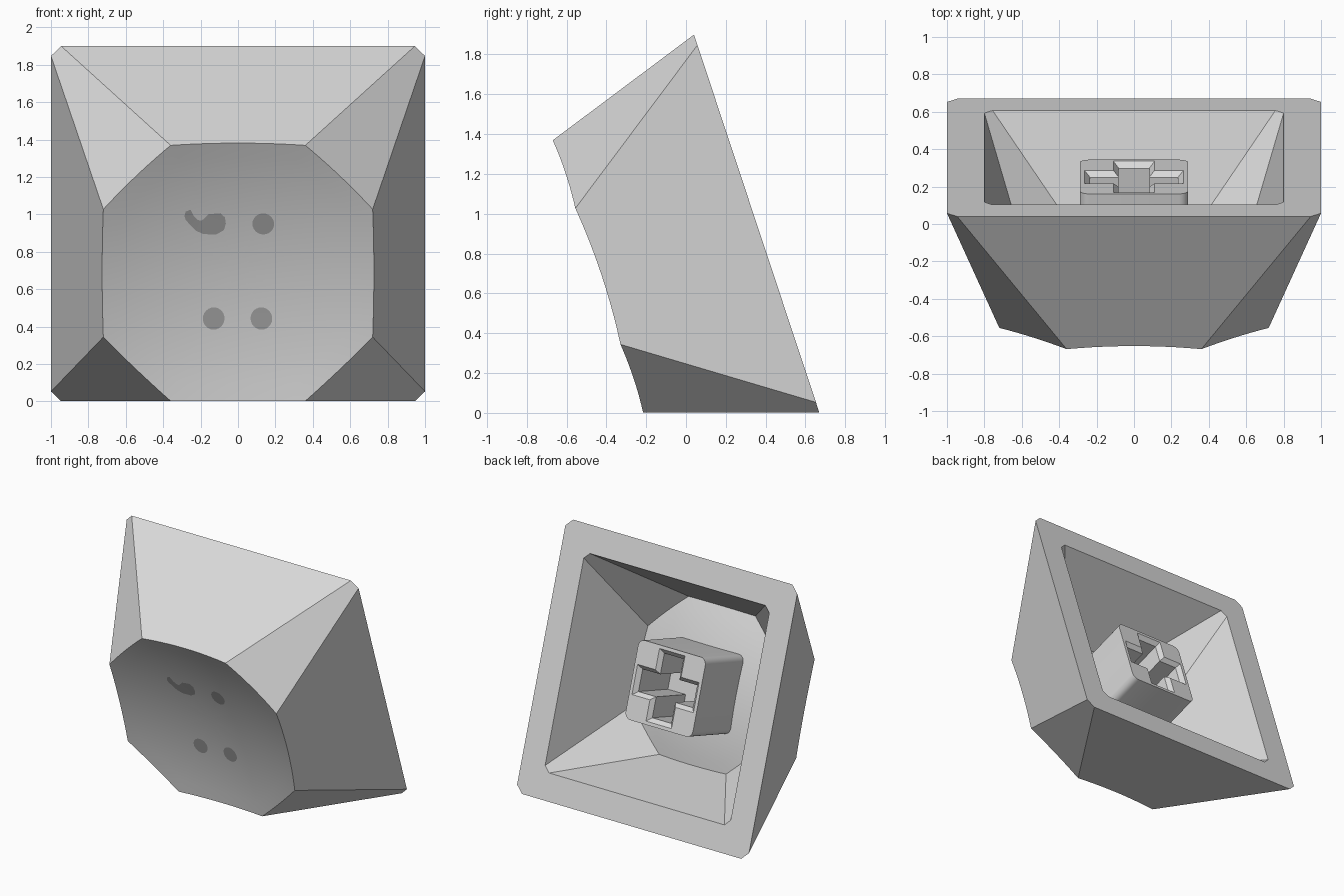
import bpy, bmesh, math
from mathutils import Matrix, Vector

if "Cube" in bpy.data.objects:
    bpy.data.objects.remove(bpy.data.objects["Cube"])

# Local frame: u = width, v = up along the open base, n = out through the dished face
A = math.radians(18.35)
S, C = math.sin(A), math.cos(A)
FRAME = Matrix(((1, 0, 0, 0), (0, -S, -C, 0.355), (0, C, -S, 0.95), (0, 0, 0, 1)))

R, TOP, RIM = 3.2, 0.84, math.hypot(0.72, 0.36)   # dish radius, corner height, corner distance
ARC, RINGS = 10, 8


def material(name, grey):
    m = bpy.data.materials.new(name)
    m.diffuse_color = (grey, grey, grey, 1)
    m.use_nodes = True
    m.node_tree.nodes["Principled BSDF"].inputs["Base Color"].default_value = m.diffuse_color
    return m


BODY = material("light grey", 0.7)
MARK = material("dark grey", 0.38)


def finish(bm, name, mat, solid=True):
    if solid:
        bmesh.ops.recalc_face_normals(bm, faces=bm.faces)
    me = bpy.data.meshes.new(name)
    bm.to_mesh(me)
    bm.free()
    me.transform(FRAME)
    me.materials.append(mat)
    ob = bpy.data.objects.new(name, me)
    bpy.context.collection.objects.link(ob)
    bpy.ops.object.select_all(action='DESELECT')
    ob.select_set(True)
    bpy.context.view_layer.objects.active = ob
    bpy.ops.object.shade_smooth_by_angle(angle=math.radians(30))
    return ob


def dish(x, y):
    """Height of the spherical dish."""
    return TOP + math.sqrt(R * R - RIM * RIM) - math.sqrt(R * R - x * x - y * y)


def octagon(a, b):
    return [Vector(p) for p in ((a, -b), (a, b), (b, a), (-b, a),
                                (-a, b), (-a, -b), (-b, -a), (b, -a))]


def bridge(bm, lo, hi):
    n = len(lo)
    for i in range(n):
        j = (i + 1) % n
        bm.faces.new((lo[i], lo[j], hi[j], hi[i]))


def skin(bm, sc, sn):
    """Eight sloping walls and a dished face; returns the base loop."""
    base, top = octagon(1, 0.945), octagon(0.72, 0.36)
    bv = [bm.verts.new((p.x * sc, p.y * sc, 0)) for p in base]
    edge = []
    for i in range(8):
        j = (i + 1) % 8
        out = ((top[i] + top[j]) / 2).normalized()
        slope = ((base[i] + base[j]) / 2 - (top[i] + top[j]) / 2).length / TOP
        for k in range(ARC):
            p = top[i].lerp(top[j], k / ARC)
            q = p.copy()
            for _ in range(6):
                q = p + out * slope * (TOP - dish(q.x, q.y))
            edge.append(q)

    def ring(f):
        return [bm.verts.new((q.x * f * sc, q.y * f * sc, dish(q.x * f, q.y * f) * sn))
                for q in edge]

    outer = ring(1)
    for i in range(8):
        arc = [outer[(i * ARC + k) % len(outer)] for k in range(ARC + 1)]
        bm.faces.new([bv[i], bv[(i + 1) % 8]] + arc[::-1])
    prev = outer
    for r in range(RINGS - 1, 0, -1):
        cur = ring(r / RINGS)
        bridge(bm, prev, cur)
        prev = cur
    mid = bm.verts.new((0, 0, dish(0, 0) * sn))
    for i in range(len(prev)):
        bm.faces.new((prev[i], prev[(i + 1) % len(prev)], mid))
    return bv


# Hollow shell: outer skin, inner skin and the flat rim joining them
bm = bmesh.new()
bridge(bm, skin(bm, 1, 1), skin(bm, 0.8, 0.775))
finish(bm, "shell", BODY)


# Mounting stem: rounded block with a chamfered cross socket
def cross(l, w):
    return [(l, -w), (l, w), (w, w), (w, l), (-w, l), (-w, w),
            (-l, w), (-l, -w), (-w, -w), (-w, -l), (w, -l), (w, -w)]


def rounded_square(h, r, seg=6):
    pts = []
    for q, (sx, sy) in enumerate(((1, 1), (-1, 1), (-1, -1), (1, -1))):
        for k in range(seg + 1):
            a = math.pi / 2 * (q + k / seg)
            pts.append((sx * (h - r) + r * math.cos(a), sy * (h - r) + r * math.sin(a)))
    return pts


bm = bmesh.new()


def loop(pts, n):
    return [bm.verts.new((x, y, n)) for x, y in pts]


END = 0.108
block = rounded_square(0.29, 0.05)
near, far = loop(block, END), loop(block, 0.63)
bridge(bm, near, far)
bm.faces.new(far)
mouth = loop(cross(0.265, 0.11), END)
throat = loop(cross(0.235, 0.082), END + 0.03)
floor = loop(cross(0.235, 0.082), 0.52)
bridge(bm, mouth, throat)
bridge(bm, throat, floor)
bm.faces.new(floor)
rim = [bm.edges.get((l[i], l[(i + 1) % len(l)])) for l in (near, mouth) for i in range(len(l))]
bmesh.ops.triangle_fill(bm, edges=rim, use_beauty=True, use_dissolve=False)
finish(bm, "stem", BODY)


# Painted marks lying just above the dish
def mark(name, pts):
    bm = bmesh.new()
    f = bm.faces.new([bm.verts.new((x, y, dish(x, y) + 0.004)) for x, y in pts])
    f.normal_update()
    if f.normal.z < 0:
        f.normal_flip()
    bmesh.ops.triangulate(bm, faces=[f])
    finish(bm, name, MARK, solid=False)


for name, cx, cy in (("upper_dot", 0.135, 0.249), ("lower_left_dot", -0.13, -0.283),
                     ("lower_right_dot", 0.125, -0.283)):
    mark(name, [(cx + 0.058 * math.cos(t * math.pi / 12), cy + 0.061 * math.sin(t * math.pi / 12))
                for t in range(24)])

# Curved blob outline, given as width and upright height
blob = [(-.28, 1.02), (-.254, 1.03), (-.236, .995), (-.215, .972), (-.195, .968), (-.175, .985),
        (-.158, 1.003), (-.094, 1.008), (-.07, .985), (-.065, .95), (-.075, .915), (-.115, .892),
        (-.184, .894), (-.227, .915), (-.254, .944), (-.28, .975), (-.286, .995)]
mark("curved_mark", [(x, (z - 0.95 + S * 0.752) / C) for x, z in blob])
